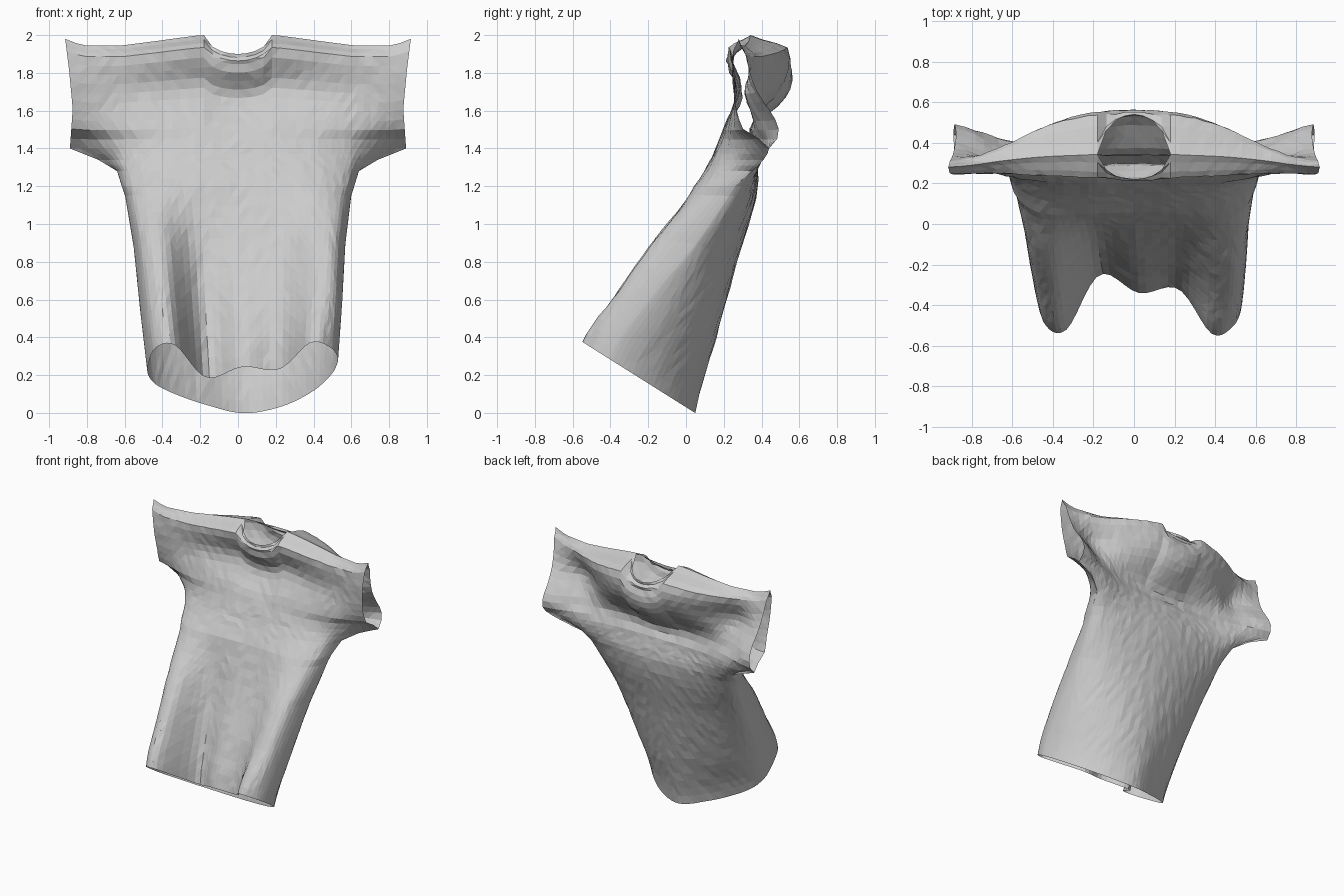
import bpy, bmesh, math, random
from mathutils import Vector

random.seed(4)
cube = bpy.data.objects.get("Cube")
if cube:
    bpy.data.objects.remove(cube)

# Heights of the depth rows, and shirt half-width against height
LEVELS = [0, .4, .8, 1.2, 1.4, 1.5, 1.7, 1.89, 1.95]
WIDTHS = [(0, .505), (.4, .535), (.8, .56), (1.15, .6), (1.28, .64), (1.34, .74),
          (1.4, .89), (1.6, .875), (1.8, .895), (1.95, .915)]
SHOULDER = [(0, 2), (.2, 2), (.45, 1.97), (.7, 1.945), (.93, 1.945), (1, 1.98)]
CHEST, ARMPIT, CUFF, LIP, TOP = .64, 1.2, 1.4, 1.89, 1.95
COLUMNS = 44
NECK = 8 / COLUMNS


def mirrored(*half):
    """Row of depths from the side seam to the centre, repeated on the other side."""
    return list(half) + list(half[-2::-1])


CREST = mirrored(.28, .31, .33, .34, .35)
FRONT = [
    [-.3, -.49, -.52, -.25, -.34, -.32, -.54, -.5, -.4],
    [-.14, -.31, -.35, -.15, -.21, -.23, -.34, -.34, -.2],
    [.07, -.12, -.16, -.04, -.06, -.08, -.15, -.13, .05],
    mirrored(.26, .12, .05, .05, .06),
    mirrored(.44, .27, .19, .16, .16),
    mirrored(.3, .24, .21, .2, .2),
    mirrored(.25, .26, .27, .29, .3),
    mirrored(.25, .25, .24, .23, .22),
    CREST]
BACK = [
    [-.3, -.2, -.11, -.02, .05, 0, -.12, -.27, -.4],
    [-.14, -.06, .05, .12, .16, .13, .04, -.08, -.2],
    [.07, .13, .2, .25, .27, .25, .2, .12, .05],
    mirrored(.26, .32, .35, .37, .38),
    mirrored(.44, .42, .38, .36, .36),
    mirrored(.49, .39, .35, .34, .34),
    mirrored(.37, .31, .41, .5, .53),
    mirrored(.31, .38, .47, .53, .545),
    CREST]


def linear(points, t):
    for (a, p), (b, q) in zip(points, points[1:]):
        if t <= b:
            return p + (q - p) * (t - a) / (b - a)
    return points[-1][1]


def smooth(values, t):
    """Smooth curve through evenly spaced values; t counts in intervals."""
    last = len(values) - 1
    i = min(int(t), last - 1)
    f = t - i
    a, b, c, d = (values[max(0, min(last, k))] for k in range(i - 1, i + 3))
    return b + f * ((c - a) + f * ((2*a - 5*b + 4*c - d) + f * (3*b - a - 3*c + d))) / 2


def depth(table, u, level):
    if abs(u) == 1 and level <= CUFF:
        table = FRONT            # side seams are shared
    t = linear([(z, i) for i, z in enumerate(LEVELS)], level)
    return smooth([smooth(row, (u + 1) * 4) for row in table], t)


def cloth_point(table, u, level):
    y = depth(table, u, level)
    neck = max(0, 1 - (u / NECK) ** 2) ** .6
    z = level
    if level < ARMPIT:           # slanted hem
        hem = .03 - .63 * depth(table, u, 0)
        z = hem + (ARMPIT - hem) * level / ARMPIT
    elif level > CUFF:           # shoulder slope and neckline
        k = (level - CUFF) / (TOP - CUFF)
        z = CUFF + (linear(SHOULDER, abs(u)) - .1 * neck - CUFF) * k
    if level > LIP:              # neckline opens forwards and backwards
        y += (-.13 if table is FRONT else .19) * neck * (level - LIP) / (TOP - LIP)
    # Columns gather round the sides of the body; the outer ones reach into the sleeves
    width = linear(WIDTHS, level)
    x = math.sin(u * math.pi / 2) * min(width, CHEST) + u ** 5 * max(0, width - CHEST)
    x += .025 * max(0, 1 - level / ARMPIT)
    if abs(u) < 1 and 0 < level < TOP:   # small crumples
        y += random.uniform(-.003, .003)
    return Vector((x, y, z))


# Front and back panels, sewn at side seams and shoulders, open at hem, cuffs and neck
rows = [ARMPIT * i / 18 for i in range(19)]
rows += [1.24, 1.28, 1.31, 1.34, 1.37, CUFF]
rows += [CUFF + (LIP - CUFF) * i / 10 for i in range(1, 11)]
rows += [LIP + (TOP - LIP) * i / 3 for i in range(1, 4)]
bm = bmesh.new()
for table in (FRONT, BACK):
    grid = [[bm.verts.new(cloth_point(table, 2 * c / COLUMNS - 1, level))
             for c in range(COLUMNS + 1)] for level in rows]
    for low, high in zip(grid, grid[1:]):
        for c in range(COLUMNS):
            corners = [low[c], low[c + 1], high[c + 1], high[c]]
            bm.faces.new(corners if table is FRONT else corners[::-1])
bmesh.ops.remove_doubles(bm, verts=bm.verts, dist=.0005)
bmesh.ops.triangulate(bm, faces=bm.faces)
mesh = bpy.data.meshes.new("shirt")
bm.to_mesh(mesh)
bm.free()
shirt = bpy.data.objects.new("shirt", mesh)
bpy.context.collection.objects.link(shirt)

# Plain grey cloth
cloth = bpy.data.materials.new("grey_cloth")
cloth.use_nodes = True
grey = (.6, .6, .6, 1)
cloth.diffuse_color = grey
cloth.node_tree.nodes["Principled BSDF"].inputs["Base Color"].default_value = grey
mesh.materials.append(cloth)
